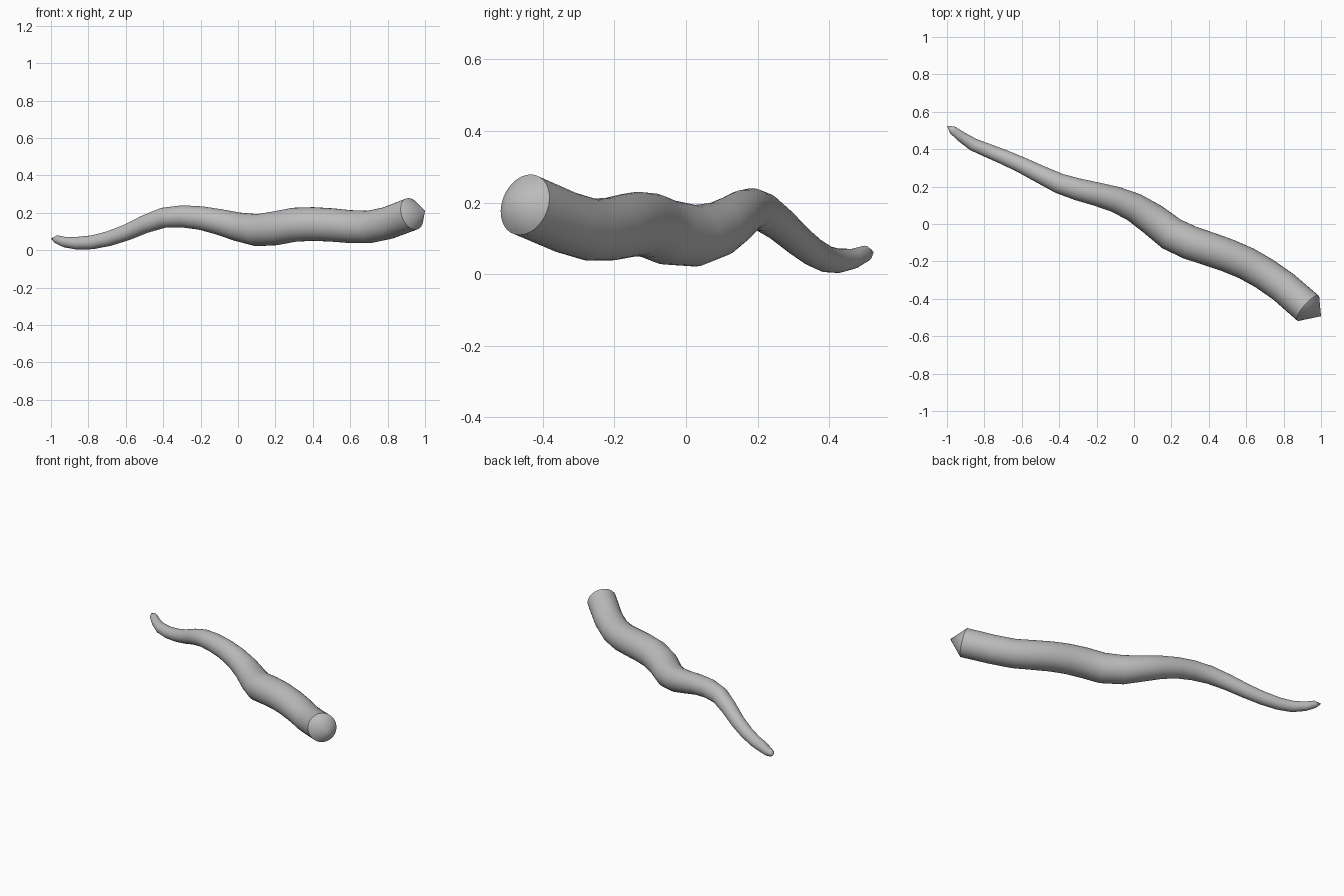
import bpy
import bmesh
import math
from mathutils import Vector

if "Cube" in bpy.data.objects:
    bpy.data.objects.remove(bpy.data.objects["Cube"])

SIDES = 32

grey = bpy.data.materials.new("plain grey")
grey.use_nodes = True
colour = (0.5, 0.5, 0.5, 1)
grey.diffuse_color = colour
grey.node_tree.nodes["Principled BSDF"].inputs["Base Color"].default_value = colour

# Centre line from thin tip to thick base: x, y, z, radius
path = [
    (-.97, .503, .058, .022), (-.925, .468, .043, .028), (-.86, .425, .037, .034),
    (-.78, .392, .042, .037), (-.69, .355, .062, .040), (-.60, .315, .093, .043),
    (-.50, .265, .138, .048), (-.40, .217, .173, .054), (-.30, .185, .181, .059),
    (-.20, .160, .172, .063), (-.10, .132, .151, .069), (0, .090, .125, .077),
    (.10, .025, .107, .086), (.20, -.053, .117, .091), (.30, -.100, .136, .091),
    (.40, -.133, .140, .090), (.50, -.168, .135, .089), (.60, -.210, .126, .088),
    (.70, -.267, .124, .087), (.80, -.337, .145, .087), (.93, -.45, .194, .088),
]
centres = [Vector(p[:3]) for p in path]
tip = Vector((-1, .525, .062))
base_point = Vector((1, -.493, .21))

# Tapered round body swept along the bends
bm = bmesh.new()
rings = []
for i, c in enumerate(centres):
    before = centres[max(i - 1, 0)]
    after = centres[min(i + 1, len(centres) - 1)]
    along = (after - before).normalized()
    side = along.cross(Vector((0, 0, 1))).normalized()
    up = side.cross(along)
    ring = []
    for k in range(SIDES):
        a = math.tau * k / SIDES
        ring.append(bm.verts.new(c + path[i][3] * (side * math.cos(a) + up * math.sin(a))))
    rings.append(ring)


def neighbours(ring):
    return zip(ring, ring[1:] + ring[:1])


for r0, r1 in zip(rings, rings[1:]):
    for (a, b), (d, c) in zip(neighbours(r0), neighbours(r1)):
        bm.faces.new((a, b, c, d))

# Conical caps at both ends
for ring, point in ((rings[0], tip), (rings[-1], base_point)):
    apex = bm.verts.new(point)
    for a, b in neighbours(ring):
        bm.faces.new((a, b, apex))

bmesh.ops.recalc_face_normals(bm, faces=bm.faces)
mesh = bpy.data.meshes.new("tentacle")
bm.to_mesh(mesh)
bm.free()
mesh.materials.append(grey)

# Smooth body with a crisp rim around the end caps
tentacle = bpy.data.objects.new("tentacle", mesh)
bpy.context.collection.objects.link(tentacle)
bpy.context.view_layer.objects.active = tentacle
tentacle.select_set(True)
bpy.ops.object.shade_smooth_by_angle(angle=math.radians(30))
